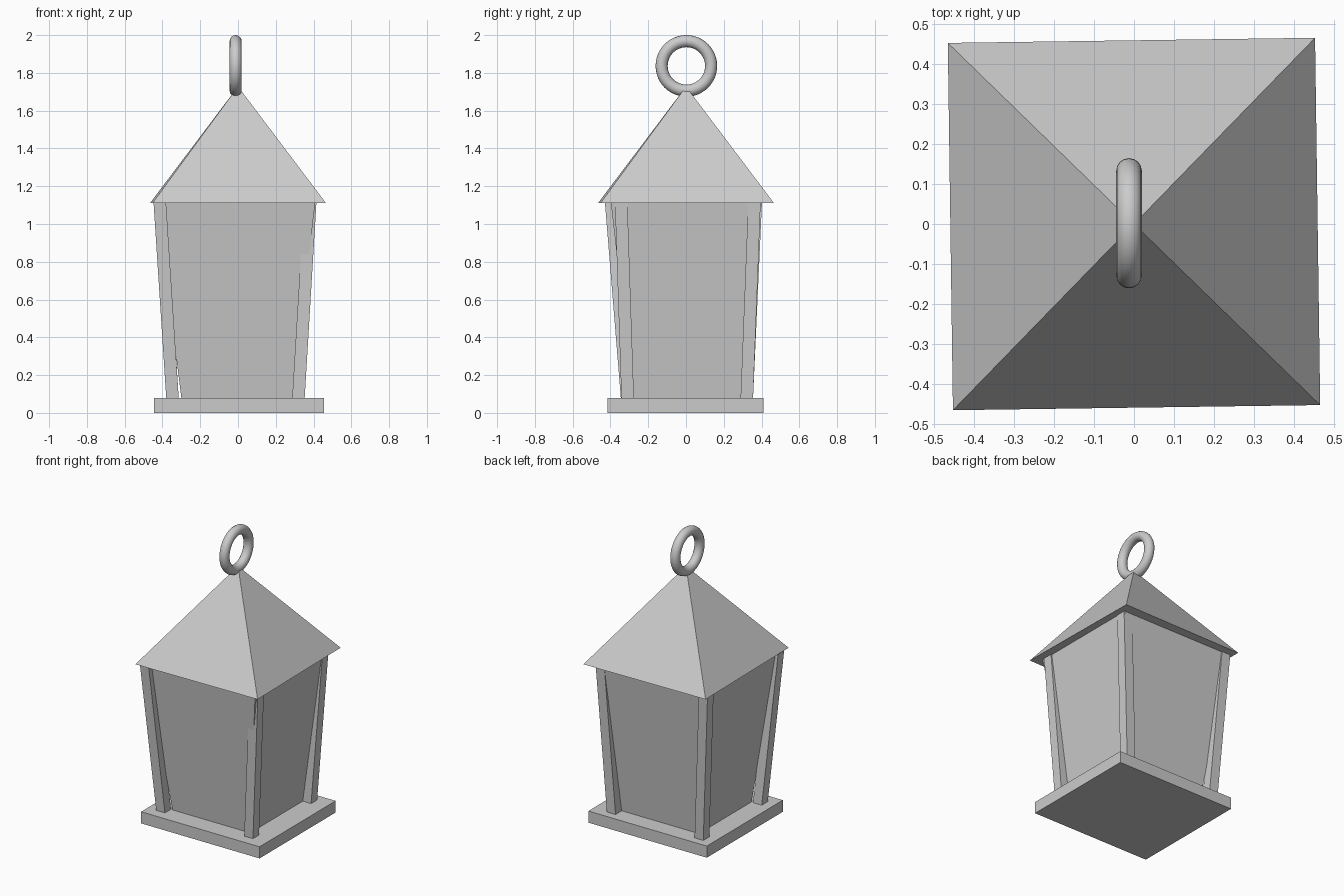
import bpy, bmesh, math
from mathutils import Matrix

if "Cube" in bpy.data.objects:
    bpy.data.objects.remove(bpy.data.objects["Cube"])


def loft(name, bottom, top, z0, z1, turn=0.0):
    """Four-sided solid between two rectangles given as (cx, cy, half_x, half_y)."""
    bm = bmesh.new()
    bmesh.ops.create_cube(bm, size=2)
    for v in bm.verts:
        cx, cy, hx, hy = top if v.co.z > 0 else bottom
        v.co = (cx + hx * v.co.x, cy + hy * v.co.y, z1 if v.co.z > 0 else z0)
    bmesh.ops.transform(bm, matrix=Matrix.Rotation(turn, 4, 'Z'), verts=bm.verts)
    mesh = bpy.data.meshes.new(name)
    bm.to_mesh(mesh)
    bm.free()
    ob = bpy.data.objects.new(name, mesh)
    bpy.context.collection.objects.link(ob)
    return ob


# base slab
plate = (0.005, -0.003, 0.45, 0.413)
loft("base", plate, plate, 0, 0.08)

# flared glass body
loft("glass_body", (-0.005, 0.003, 0.295, 0.285), (-0.01, 0.0, 0.418, 0.397), 0.08, 1.11)

# leaning corner posts: outer corner at the foot and at the eaves
W = 0.033
posts = {
    "post_front_right": ((0.353, -0.342), (0.415, -0.376)),
    "post_front_left": ((-0.38, -0.345), (-0.447, -0.429)),
    "post_back_right": ((0.353, 0.355), (0.412, 0.395)),
    "post_back_left": ((-0.38, 0.355), (-0.445, 0.402)),
}
for name, ends in posts.items():
    foot, head = [(x - math.copysign(W, x), y - math.copysign(W, y), W, W) for x, y in ends]
    loft(name, foot, head, 0.08, 1.112)

# pyramid roof, very slightly turned
loft("roof", (0, 0, 0.46, 0.46), (0, 0, 0.017, 0.017), 1.11, 1.705, math.radians(-0.8) * -1)

# hanging ring
bpy.ops.mesh.primitive_torus_add(major_radius=0.131, minor_radius=0.032,
                                 major_segments=48, minor_segments=16,
                                 location=(-0.0125, 0.002, 1.837),
                                 rotation=(0, math.pi / 2, 0))
ring = bpy.context.object
ring.name = "hanging_ring"
bpy.ops.object.shade_smooth_by_angle()
